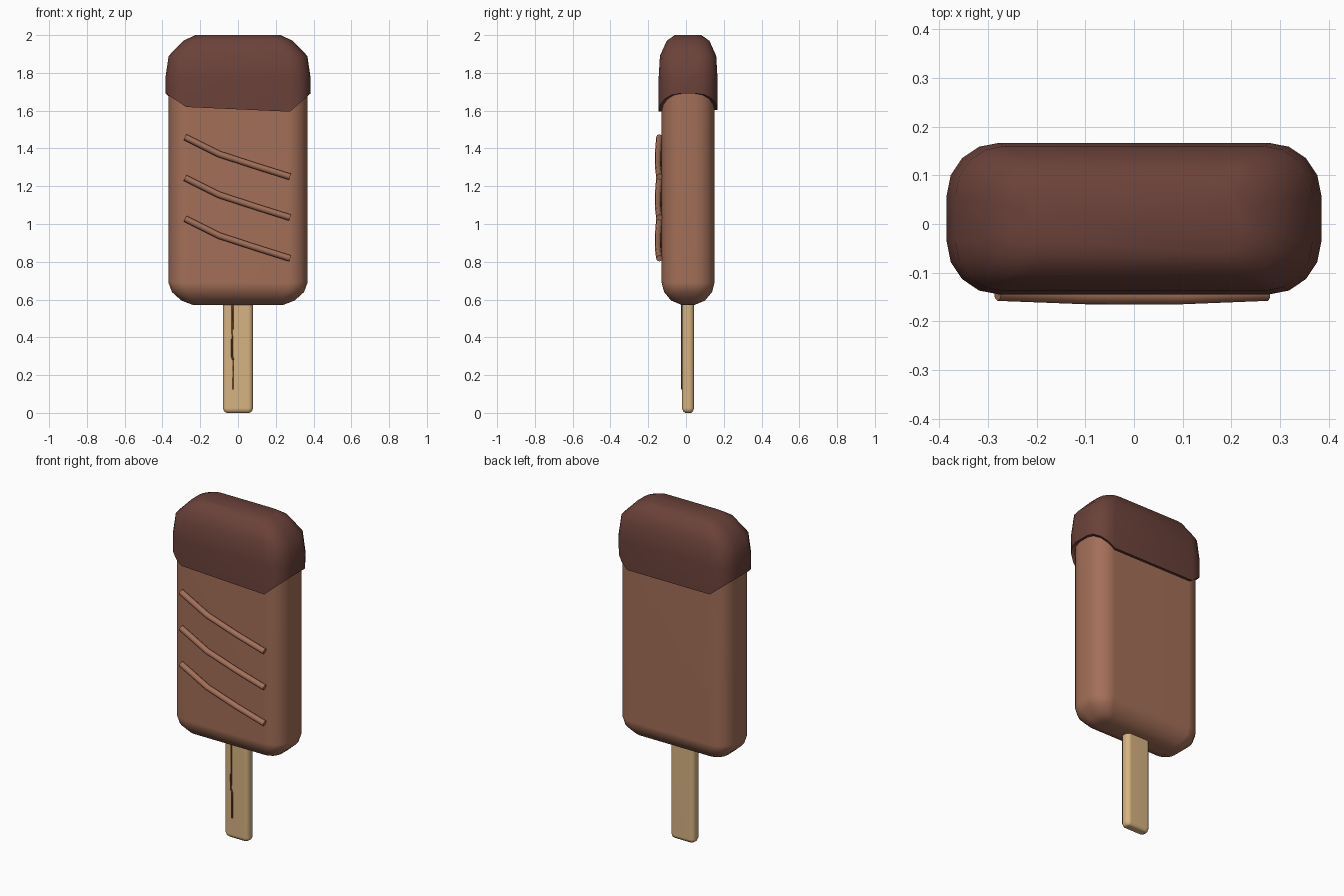
import bpy, bmesh, math

cube = bpy.data.objects.get("Cube")
if cube:
    bpy.data.objects.remove(cube, do_unlink=True)

MID_Y = 0.011


def material(name, rgb):
    m = bpy.data.materials.new(name)
    m.use_nodes = True
    m.diffuse_color = (*rgb, 1)
    m.node_tree.nodes["Principled BSDF"].inputs["Base Color"].default_value = (*rgb, 1)
    return m


milk = material("milk chocolate", (0.37, 0.16, 0.098))
dark = material("dark chocolate", (0.147, 0.054, 0.042))
wood = material("pale wood", (0.68, 0.456, 0.223))
grain = material("wood grain", (0.156, 0.07, 0.026))


def ring(hx, hy, r, seg=4):
    """Rounded rectangle as (x, y, sideways share of the outward direction)."""
    pts = []
    for q, (sx, sy) in enumerate([(1, 1), (-1, 1), (-1, -1), (1, -1)]):
        for i in range(seg + 1):
            a = (q + i / seg) * math.pi / 2
            pts.append((sx * (hx - r) + r * math.cos(a),
                        sy * (hy - r) + r * math.sin(a), abs(math.cos(a))))
    return pts


def loft(name, rings, mat, angle=50, weighted=False):
    """Skin rings of (height or height function, half x, half y, corner radius)."""
    bm = bmesh.new()
    loops = []
    for z, hx, hy, r in rings:
        loops.append([bm.verts.new((x, y + MID_Y, z(x, y, s) if callable(z) else z))
                      for x, y, s in ring(hx, hy, r)])
    for a, b in zip(loops, loops[1:]):
        n = len(a)
        for i in range(n):
            j = (i + 1) % n
            bm.faces.new((a[i], a[j], b[j], b[i]))
    bm.faces.new(loops[0][::-1])
    bm.faces.new(loops[-1])
    bmesh.ops.recalc_face_normals(bm, faces=bm.faces)
    me = bpy.data.meshes.new(name)
    bm.to_mesh(me)
    bm.free()
    me.materials.append(mat)
    ob = bpy.data.objects.new(name, me)
    bpy.context.collection.objects.link(ob)
    bpy.ops.object.select_all(action="DESELECT")
    ob.select_set(True)
    bpy.context.view_layer.objects.active = ob
    bpy.ops.object.shade_smooth_by_angle(angle=math.radians(angle))
    if weighted:
        mod = ob.modifiers.new("flat sides", "WEIGHTED_NORMAL")
        mod.keep_sharp = True
    return ob


def tube(name, points, radius, mat):
    cu = bpy.data.curves.new(name, "CURVE")
    cu.dimensions = "3D"
    cu.bevel_depth = radius
    cu.bevel_resolution = 2
    cu.use_fill_caps = True
    sp = cu.splines.new("POLY")
    sp.points.add(len(points) - 1)
    for p, co in zip(sp.points, points):
        p.co = (*co, 1)
    cu.materials.append(mat)
    ob = bpy.data.objects.new(name, cu)
    bpy.context.collection.objects.link(ob)


# Ice cream bar with rounded lower edges
loft("ice_cream_body", [
    (0.572, 0.24, 0.035, 0.03),
    (0.595, 0.30, 0.09, 0.065),
    (0.64, 0.35, 0.127, 0.09),
    (0.69, 0.368, 0.14, 0.105),
    (1.80, 0.368, 0.14, 0.105),
], milk, weighted=True)


# Dipped coating: hangs low on the broad faces and high on the narrow ones
def drip_edge(x, y, side):
    low = 1.607 - 0.045 * x if y < 0 else 1.603
    return low + (1.69 - low) * side


loft("chocolate_coating", [
    (1.80, 0.36, 0.13, 0.10),
    (drip_edge, 0.364, 0.136, 0.103),
    (drip_edge, 0.383, 0.156, 0.108),
    (1.77, 0.385, 0.156, 0.108),
    (1.89, 0.367, 0.149, 0.10),
    (1.97, 0.29, 0.113, 0.08),
    (2.0, 0.225, 0.07, 0.05),
], dark)

# Three raised sauce stripes on the front
STRIPE = [(-0.28, -0.141, 1.46), (-0.10, -0.148, 1.37),
          (0.10, -0.148, 1.305), (0.275, -0.141, 1.25)]
for i in range(3):
    tube(f"sauce_stripe_{i + 1}", [(x, y, z - 0.216 * i) for x, y, z in STRIPE], 0.017, milk)

# Wooden stick with softened edges
loft("stick", [
    (0.0, 0.06, 0.016, 0.012),
    (0.008, 0.073, 0.026, 0.02),
    (0.025, 0.08, 0.032, 0.026),
    (0.65, 0.08, 0.032, 0.026),
], wood, weighted=True)

# Fine grain line on the front of the stick
tube("stick_grain", [(-0.028, -0.021, 0.60), (-0.032, -0.021, 0.30),
                     (-0.025, -0.021, 0.28), (-0.025, -0.021, 0.125)], 0.005, grain)
